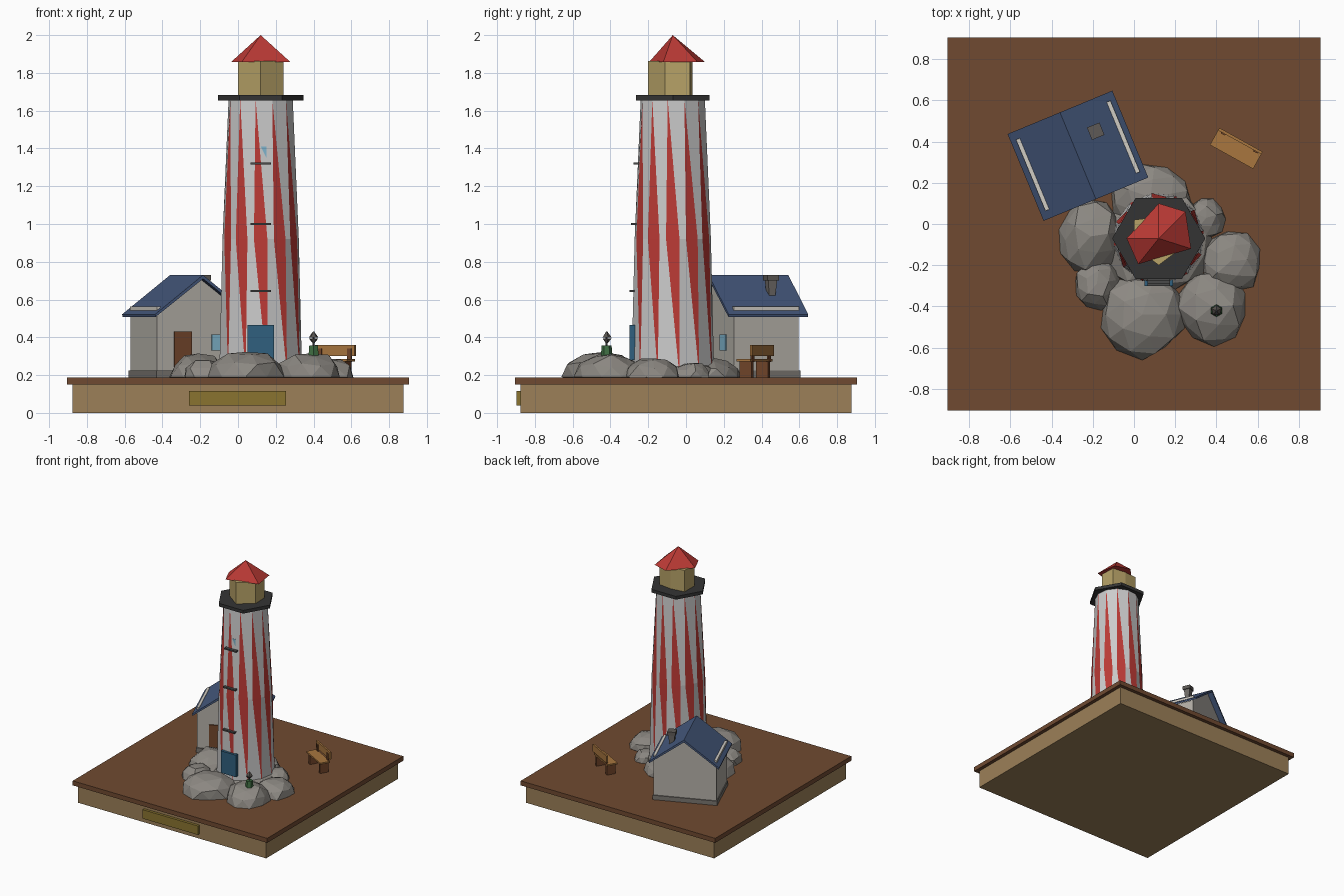
import bpy, bmesh, math, random
from mathutils import Matrix, Vector

if "Cube" in bpy.data.objects:
    bpy.data.objects.remove(bpy.data.objects["Cube"])

random.seed(4)
MATS = {}

def mat(hexcol):
    if hexcol not in MATS:
        m = bpy.data.materials.new("colour_" + hexcol)
        rgb = [int(hexcol[i:i + 2], 16) / 255 for i in (0, 2, 4)]
        m.diffuse_color = [((c + 0.055) / 1.055) ** 2.4 for c in rgb] + [1]
        m.use_nodes = True
        m.node_tree.nodes["Principled BSDF"].inputs["Base Color"].default_value = m.diffuse_color
        MATS[hexcol] = m
    return MATS[hexcol]

def finish(name, bm, cols, M=None):
    bmesh.ops.recalc_face_normals(bm, faces=bm.faces)
    if M:
        bm.transform(M)
    me = bpy.data.meshes.new(name)
    bm.to_mesh(me)
    bm.free()
    for c in cols:
        me.materials.append(mat(c))
    ob = bpy.data.objects.new(name, me)
    bpy.context.collection.objects.link(ob)
    return ob

def box(name, x, y, z, col, M=None):
    """Box from (min, max) ranges."""
    bm = bmesh.new()
    bmesh.ops.create_cube(bm, size=1)
    for v in bm.verts:
        v.co = Vector([r[0] + (c + 0.5) * (r[1] - r[0]) for r, c in zip((x, y, z), v.co)])
    return finish(name, bm, [col], M)

def prism(name, pts, a, b, col, M=None, axis="z", apex=None):
    """Extrude a polygon along an axis, or raise it to an apex."""
    put = (lambda p, t: (p[0], p[1], t)) if axis == "z" else (lambda p, t: (p[0], t, p[1]))
    bm = bmesh.new()
    lo = [bm.verts.new(put(p, a)) for p in pts]
    n = len(lo)
    bm.faces.new(lo)
    if apex:
        tip = bm.verts.new((apex[0], apex[1], b))
        for i in range(n):
            bm.faces.new((lo[i], lo[(i + 1) % n], tip))
    else:
        hi = [bm.verts.new(put(p, b)) for p in pts]
        bm.faces.new(hi)
        for i in range(n):
            j = (i + 1) % n
            bm.faces.new((lo[i], lo[j], hi[j], hi[i]))
    return finish(name, bm, [col], M)

def cone(name, x, y, z0, z1, r0, r1, sides, col, turn=0, M=None):
    bm = bmesh.new()
    bmesh.ops.create_cone(bm, cap_ends=True, segments=sides, radius1=r0, radius2=r1, depth=z1 - z0,
                          matrix=Matrix.Translation((x, y, (z0 + z1) / 2)) @ Matrix.Rotation(turn, 4, "Z"))
    return finish(name, bm, [col], M)

# Display base with blank plaque
box("base_body", (-.875, .875), (-.875, .875), (0, .152), "9C8058")
box("base_top", (-.905, .905), (-.905, .905), (.15, .188), "704A31")
box("base_plaque", (-.26, .255), (-.897, -.87), (.04, .115), "8A7430")

# Rocks around the tower foot: centre x, y, radius x, y, height
rocks = [(.04, -.44, .21, .21, .14), (.38, -.40, .18, .19, .13), (.47, -.18, .155, .155, .11),
         (-.21, -.06, .155, .18, .125), (-.18, -.29, .115, .125, .10), (.08, .13, .21, .165, .10),
         (.35, .03, .095, .10, .08), (.12, -.08, .27, .27, .10)]
for i, (x, y, rx, ry, h) in enumerate(rocks):
    bm = bmesh.new()
    bmesh.ops.create_icosphere(bm, subdivisions=2, radius=1)
    bm.transform(Matrix.Rotation(i * 1.3, 4, "Z"))
    for v in bm.verts:
        k = random.uniform(.9, 1.07)
        v.co = (x + v.co.x * rx * k, y + v.co.y * ry * k, max(.18, .19 + v.co.z * h * k))
    bmesh.ops.remove_doubles(bm, verts=bm.verts, dist=.001)
    finish(f"rock_{i + 1}", bm, ["8C8882"])

# Tower: twelve leaning red diamonds on a tapered white shaft
TX, TY, N = .12, -.07, 12
bm = bmesh.new()
def tower_vert(deg, r, z):
    a = math.radians(deg)
    return bm.verts.new((TX + r * math.cos(a), TY + r * math.sin(a), z))
step = 360 / N
low = [tower_vert(i * step + 9, .222, .2) for i in range(N)]
left = [tower_vert(i * step - 10, .205, .92) for i in range(N)]
right = [tower_vert(i * step + 10, .205, .92) for i in range(N)]
top = [tower_vert(i * step - 9, .172, 1.66) for i in range(N)]
for i in range(N):
    j = (i + 1) % N
    for f in ((low[i], right[i], left[i]), (left[i], right[i], top[i])):
        bm.faces.new(f).material_index = 1
    bm.faces.new((low[i], low[j], left[j], right[i]))
    bm.faces.new((right[i], left[j], top[j], top[i]))
bm.faces.new(low)
bm.faces.new(top)
finish("tower_shaft", bm, ["DADADC", "BC3A35"])

# Gallery, lantern room and cap
cone("gallery", TX, TY, 1.655, 1.682, .226, .226, 6, "343434", math.pi / 6)
prism("lantern_room", [(.12, -.2), (.24, -.11), (.235, .02), (.12, .035), (0, .02), (0, -.11)],
      1.68, 1.862, "B8A368")
prism("lantern_cap", [(.12, .10), (.25, .06), (.277, -.12), (.02, -.195), (-.036, -.07)],
      1.858, 2.0, "BC3A35", apex=(TX, TY))

# Tower door, window sills and recessed panes
box("tower_door", (.05, .19), (-.30, -.26), (.28, .465), "30607E")
for i, (z, y) in enumerate(((.645, -.285), (1.0, -.275), (1.32, -.262))):
    box(f"window_sill_{i + 1}", (.065, .175), (y - .015, y + .03), (z - .006, z + .006), "4A4A4A")
    box(f"window_pane_{i + 1}", (.09, .15), (y + .012, y + .03), (z + .02, z + .09), "7FB4CC")

# Cottage, turned on the base
H = Matrix.Translation((-.272, .331, 0)) @ Matrix.Rotation(math.radians(22.5), 4, "Z")
box("house_foundation", (-.252, .252), (-.193, .193), (.18, .225), "77736E", H)
prism("house_walls", [(-.245, .22), (.245, .22), (.245, .53), (0, .712), (-.245, .53)],
      -.185, .185, "B2AEA6", H, "y")
prism("house_roof", [(-.275, .522), (0, .73), (.275, .522), (.272, .508), (0, .71), (-.272, .508)],
      -.228, .228, "45587C", H, "y")
for s, side in ((-1, "left"), (1, "right")):
    box(f"house_wall_plate_{side}", sorted((s * .228, s * .248)), (-.187, .187), (.52, .562), "D0CCC4", H)
box("house_door", (-.15, -.05), (-.195, -.18), (.225, .43), "71452A", H)
box("house_window", (.065, .145), (-.193, -.18), (.33, .415), "7FB4CC", H)
cone("chimney_shaft", -.186, .45, .58, .705, .02, .036, 4, "6E6A66", math.radians(67))
cone("chimney_cap", -.186, .45, .70, .73, .046, .046, 4, "5E5A56", math.radians(67))

# Bench
B = Matrix.Translation((.495, .365, 0)) @ Matrix.Rotation(math.radians(-29), 4, "Z")
box("bench_seat", (-.12, .12), (-.045, .04), (.272, .285), "A8763F", B)
box("bench_back", (-.12, .12), (.036, .05), (.30, .36), "A8763F", B)
for s, side in ((-1, "left"), (1, "right")):
    x = (s * .09 - .012, s * .09 + .012)
    box(f"bench_leg_{side}", x, (-.036, .036), (.185, .274), "71452A", B)
    box(f"bench_post_{side}", x, (.03, .04), (.27, .34), "71452A", B)

# Small signal lamp on the rocks
cone("lamp_base", .4, -.42, .29, .357, .032, .026, 6, "3F6E42")
cone("lamp_stem", .4, -.42, .35, .40, .005, .005, 6, "555555")
cone("lamp_lower", .4, -.42, .37, .395, .006, .027, 5, "55514C")
cone("lamp_upper", .4, -.42, .40, .43, .026, .004, 5, "55514C")
